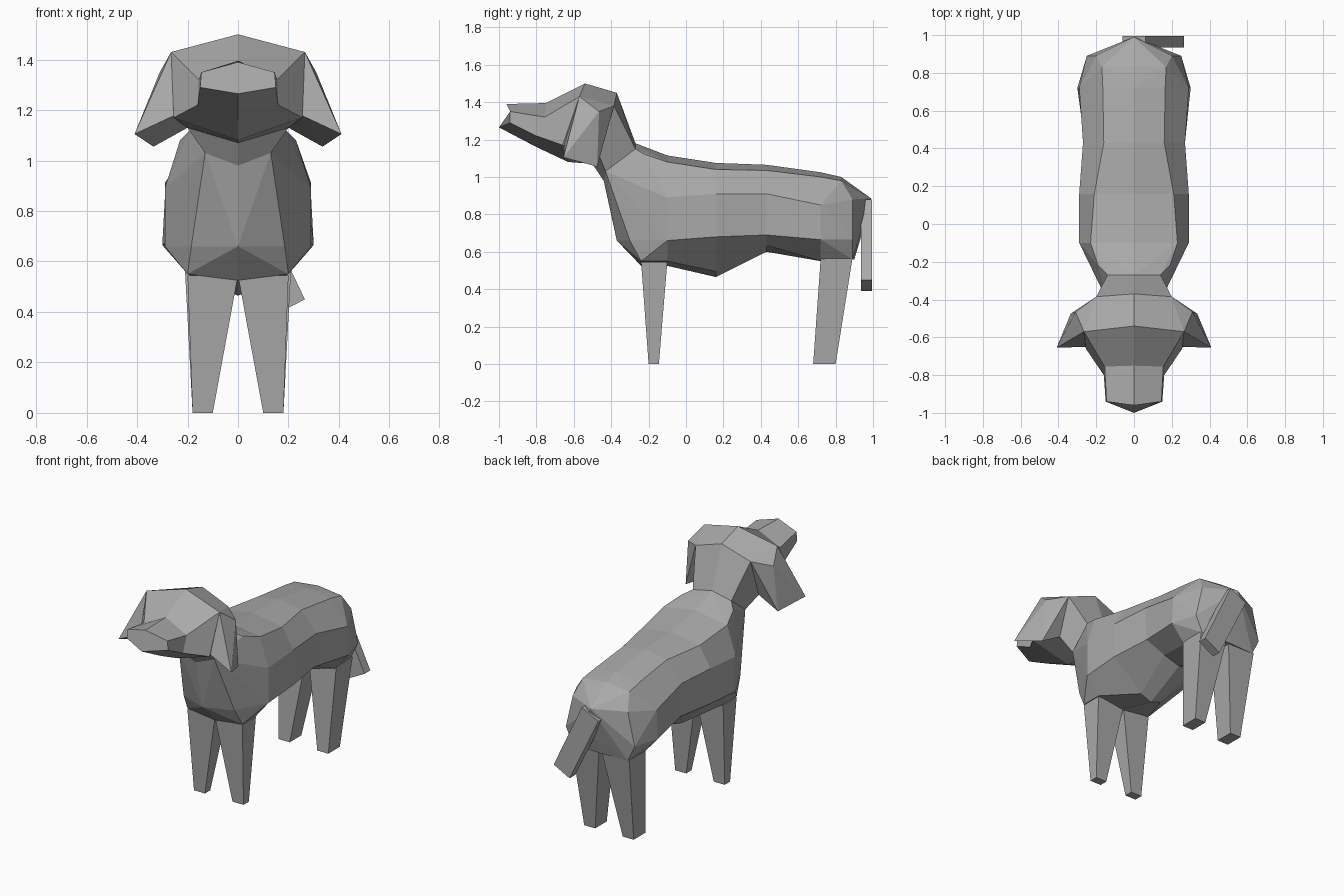
import bpy
import bmesh
from mathutils import Vector

default_cube = bpy.data.objects.get("Cube")
if default_cube:
    bpy.data.objects.remove(default_cube, do_unlink=True)

# One plain material for the whole animal
GREY = (0.4, 0.4, 0.4, 1.0)
grey = bpy.data.materials.new("plain grey")
grey.use_nodes = True
grey.diffuse_color = GREY
shader = grey.node_tree.nodes["Principled BSDF"]
shader.inputs["Base Color"].default_value = GREY
shader.inputs["Roughness"].default_value = 0.8


def finish(name, bm):
    """Turn a bmesh into a flat-shaded object with outward normals."""
    bmesh.ops.recalc_face_normals(bm, faces=bm.faces[:])
    mesh = bpy.data.meshes.new(name)
    bm.to_mesh(mesh)
    bm.free()
    mesh.materials.append(grey)
    obj = bpy.data.objects.new(name, mesh)
    bpy.context.collection.objects.link(obj)
    return obj


def flip(point):
    return (-point[0], point[1], point[2])


def loft(name, half_rings):
    """Skin half rings, each running from top centre to bottom centre."""
    bm = bmesh.new()
    rings = []
    for half in half_rings:
        full = list(half) + [flip(p) for p in reversed(half[1:-1])]
        rings.append([bm.verts.new(p) for p in full])
    count = len(rings[0])
    for a, b in zip(rings, rings[1:]):
        for i in range(count):
            j = (i + 1) % count
            bm.faces.new((a[i], a[j], b[j], b[i]))
    bm.faces.new(rings[0])
    bm.faces.new(rings[-1])
    return finish(name, bm)


def hull(name, points, symmetric=False):
    """Wrap a faceted convex block around a few points."""
    bm = bmesh.new()
    every = set(points)
    if symmetric:
        every |= {flip(p) for p in points if p[0] > 0}
    for p in sorted(every):
        bm.verts.new(p)
    result = bmesh.ops.convex_hull(bm, input=bm.verts[:])
    loose = [e for e in result["geom_interior"] if isinstance(e, bmesh.types.BMVert)]
    bmesh.ops.delete(bm, geom=loose, context='VERTS')
    bmesh.ops.dissolve_limit(bm, angle_limit=0.03, verts=bm.verts[:], edges=bm.edges[:])
    return finish(name, bm)


def pair(name, points):
    """Build a left part and its mirrored right twin."""
    hull("left_" + name, points)
    hull("right_" + name, [flip(p) for p in points])


def station(y, top, shoulder, middle, low, belly, keel):
    """Half cross-section of the trunk; the sides are (x, z) pairs."""
    sides = [(x, y, z) for x, z in (shoulder, middle, low, belly)]
    return [(0, y, top)] + sides + [(0, y, keel)]


# Trunk, from behind the shoulders to the hips
trunk = [
    station(-0.1, 1.115, (0.23, 1.08), (0.29, 0.89), (0.29, 0.66), (0.2, 0.55), 0.525),
    station(0.16, 1.075, (0.21, 1.04), (0.29, 0.91), (0.29, 0.68), (0.08, 0.495), 0.465),
    station(0.43, 1.065, (0.16, 1.035), (0.27, 0.91), (0.26, 0.69), (0.12, 0.635), 0.6),
    station(0.72, 1.025, (0.165, 1.0), (0.29, 0.85), (0.3, 0.665), (0.2, 0.55), 0.55),
]
loft("trunk", trunk)

# Neck opening shared by the chest and the head
neck_ring = [(0, -0.27, 1.18), (0.14, -0.27, 1.15), (0.13, -0.43, 1.03), (0, -0.44, 0.98)]

# Chest with a flat breastbone band
chest_front = [
    (0.19, -0.22, 1.12),
    (0, -0.37, 0.74), (0.18, -0.3, 0.74),
    (0, -0.37, 0.66), (0.185, -0.3, 0.66),
    (0, -0.24, 0.525), (0.2, -0.24, 0.55),
]
hull("chest", neck_ring + chest_front + trunk[0], symmetric=True)

# Rump, narrowing to a ridge under the tail
rump_back = [
    (0, 0.83, 1.0), (0.17, 0.83, 0.98),
    (0.2, 0.89, 0.88), (0.25, 0.89, 0.665), (0.2, 0.89, 0.56),
    (0, 0.99, 0.885), (0, 0.93, 0.66), (0, 0.9, 0.56),
]
hull("rump", trunk[-1] + rump_back, symmetric=True)

# Head: muzzle tip, stop, brow, back of the skull, neck
loft("head", [
    [(0, -0.96, 1.39), (0.145, -0.94, 1.35), (0.15, -0.94, 1.29), (0, -1.0, 1.265)],
    [(0, -0.75, 1.395), (0.155, -0.755, 1.32), (0.16, -0.8, 1.22), (0, -0.8, 1.16)],
    [(0, -0.54, 1.5), (0.265, -0.57, 1.43), (0.255, -0.66, 1.17), (0, -0.63, 1.08)],
    [(0, -0.37, 1.45), (0.2, -0.385, 1.38), (0.2, -0.47, 1.13), (0, -0.5, 1.07)],
    neck_ring,
])

# Drooping ears
pair("ear", [
    (0.265, -0.57, 1.43), (0.2, -0.385, 1.38), (0.31, -0.465, 1.35),
    (0.41, -0.655, 1.105), (0.335, -0.475, 1.055),
    (0.25, -0.65, 1.18), (0.2, -0.47, 1.13),
])


# Tapered legs
def leg(name, top_x, top_y, top_z, foot_x, foot_y):
    top = [(x, y, top_z) for x in top_x for y in top_y]
    foot = [(x, y, 0) for x in foot_x for y in foot_y]
    pair(name, top + foot)


leg("front_leg", (0.0, 0.2), (-0.24, -0.1), 0.545, (0.1, 0.18), (-0.2, -0.145))
leg("hind_leg", (0.01, 0.21), (0.72, 0.89), 0.565, (0.1, 0.18), (0.68, 0.8))

# Tail: a flat plank swung towards the left
outline = [Vector((-0.06, 0.82)), Vector((0.06, 0.88)),
           Vector((0.265, 0.45)), Vector((0.15, 0.39))]
hull("tail", [(c.x, y, c.y) for c in outline for y in (0.935, 0.995)])
